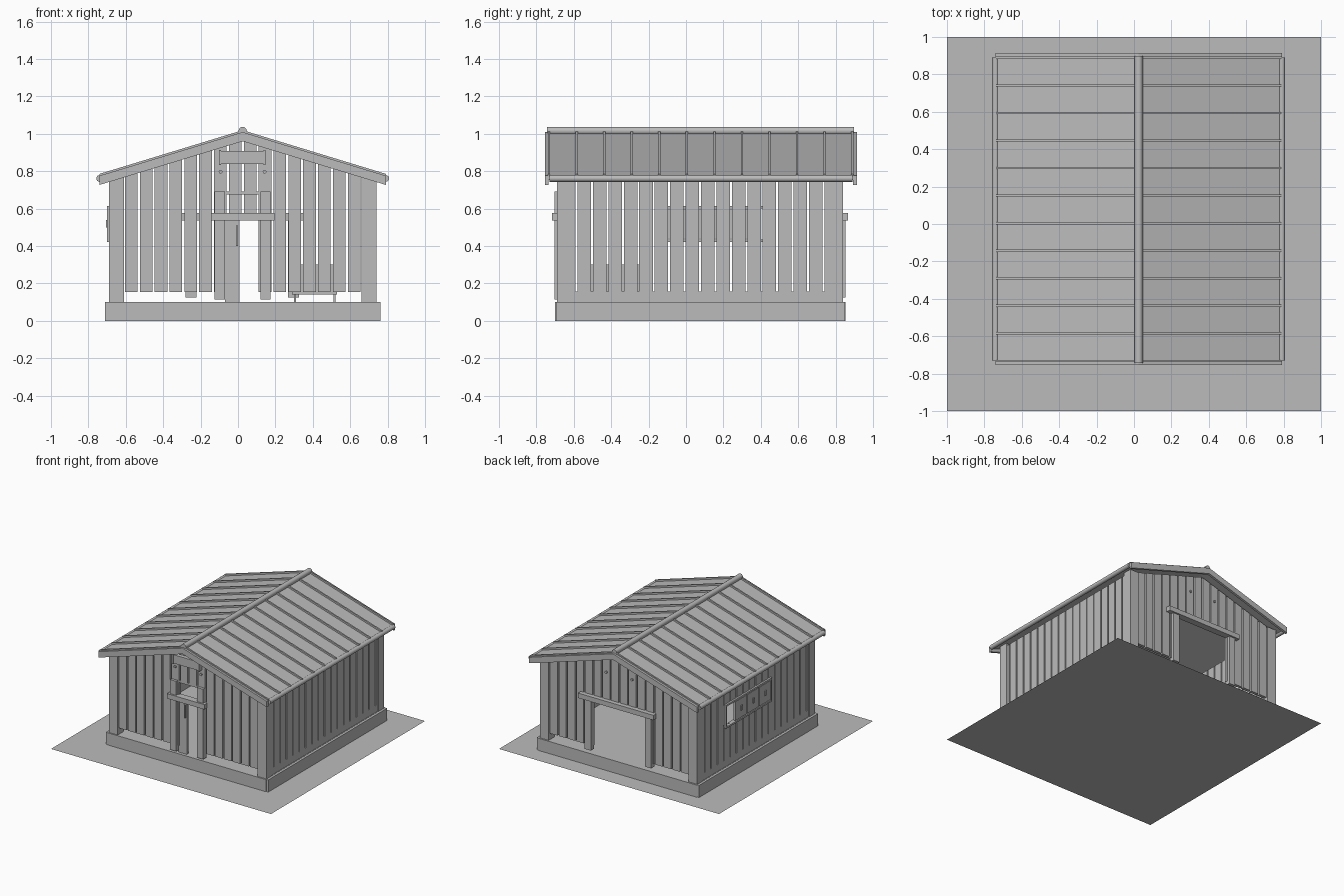
import bpy, bmesh, math
from mathutils import Matrix, Vector

if "Cube" in bpy.data.objects:
    bpy.data.objects.remove(bpy.data.objects["Cube"], do_unlink=True)

grey = bpy.data.materials.new("plain_grey")
grey.use_nodes = True
grey.diffuse_color = (0.5, 0.5, 0.5, 1)
grey.node_tree.nodes["Principled BSDF"].inputs["Base Color"].default_value = (0.5, 0.5, 0.5, 1)

MID = 0.025          # x of the ridge
RIDGE_Z = 1.005      # top of the roof sheets at the ridge
SLOPE = 0.305
FRONT, BACK = -0.69, 0.84
LEFT, RIGHT = 0.74, -0.69


def roof_z(x):
    return RIDGE_Z - SLOPE * abs(x - MID)


def finish(name, bm):
    bmesh.ops.recalc_face_normals(bm, faces=bm.faces)
    mesh = bpy.data.meshes.new(name)
    bm.to_mesh(mesh)
    bm.free()
    mesh.materials.append(grey)
    ob = bpy.data.objects.new(name, mesh)
    bpy.context.collection.objects.link(ob)
    return ob


def add_box(bm, x0, x1, y0, y1, z0, z1):
    m = Matrix.Translation(((x0 + x1) / 2, (y0 + y1) / 2, (z0 + z1) / 2))
    m = m @ Matrix.Diagonal((abs(x1 - x0), abs(y1 - y0), abs(z1 - z0), 1))
    bmesh.ops.create_cube(bm, size=1, matrix=m)


def box(name, *limits):
    bm = bmesh.new()
    add_box(bm, *limits)
    return finish(name, bm)


def add_prism(bm, profile, y0, y1):
    """Extrude an x-z outline along y."""
    face = bm.faces.new([bm.verts.new((x, y0, z)) for x, z in profile])
    new = bmesh.ops.extrude_face_region(bm, geom=[face])["geom"]
    verts = [v for v in new if isinstance(v, bmesh.types.BMVert)]
    bmesh.ops.translate(bm, verts=verts, vec=(0, y1 - y0, 0))


def rod(name, x, z, y0, y1, radius, sides=16):
    bm = bmesh.new()
    m = Matrix.Translation((x, (y0 + y1) / 2, z)) @ Matrix.Rotation(math.pi / 2, 4, 'X')
    bmesh.ops.create_cone(bm, cap_ends=True, segments=sides, radius1=radius,
                          radius2=radius, depth=y1 - y0, matrix=m)
    ob = finish(name, bm)
    for p in ob.data.polygons:
        p.use_smooth = len(p.vertices) == 4
    return ob


def slope_strip(bm, side, reach, top, bottom, y0, y1):
    """A strip lying along one roof slope, offset from the sheet top."""
    xe = MID + side * reach
    add_prism(bm, [(MID, RIDGE_Z + top), (xe, roof_z(xe) + top),
                   (xe, roof_z(xe) + bottom), (MID, RIDGE_Z + bottom)], y0, y1)


# Ground and base
ground = bmesh.new()
bmesh.ops.create_grid(ground, x_segments=1, y_segments=1, size=1)
finish("ground_sheet", ground)
box("base_slab", -0.69, 0.74, FRONT, BACK, 0, 0.1)
for name, y in (("front", -0.70), ("back", 0.835)):
    box(name + "_base_board", -0.695, 0.745, y, y + 0.018, 0, 0.1)
for name, x in (("right", -0.712), ("left", 0.742)):
    box(name + "_base_board", x, x + 0.02, -0.695, 0.848, 0, 0.1)

# Corner posts
for name, x in (("right", RIGHT), ("left", LEFT - 0.08)):
    for end, y in (("front", FRONT), ("back", BACK - 0.075)):
        box(f"{end}_{name}_post", x, x + 0.08, y, y + 0.075, 0.1, 0.765)

# Gable walls of upright boards, cut to the roof slope
PITCH, GAP = 0.0794, 0.006


def gable(name, y0, y1, door, door_top):
    bm = bmesh.new()
    for k in range(-8, 8):
        a, b = MID + k * PITCH + GAP, MID + (k + 1) * PITCH - GAP
        low = door_top if k in door else 0.155
        add_prism(bm, [(a, low), (b, low), (b, roof_z(b) - 0.04), (a, roof_z(a) - 0.04)], y0, y1)
    finish(name, bm)


gable("front_wall_boards", FRONT + 0.01, FRONT + 0.035, range(-1, 1), 0.68)
gable("back_wall_boards", BACK - 0.035, BACK - 0.01, range(-3, 3), 0.55)

# Side walls of upright boards over a bottom rail
for name, x in (("left", LEFT - 0.03), ("right", RIGHT + 0.005)):
    bm = bmesh.new()
    for i in range(18):
        a = -0.6675 + 0.0825 * i
        a, b = a + 0.005, a + 0.0775
        if name == "right" and 0.36 < (a + b) / 2 < 0.48:
            add_box(bm, x, x + 0.025, a, b, 0.155, 0.43)
            add_box(bm, x, x + 0.025, a, b, 0.61, 0.745)
        else:
            add_box(bm, x, x + 0.025, a, b, 0.155, 0.745)
    finish(name + "_wall_boards", bm)
    box(name + "_bottom_rail", x, x + 0.025, -0.62, 0.77, 0.1, 0.156)

# Side window with three sliding shutters
bm = bmesh.new()
for z in (0.42, 0.6):
    add_box(bm, -0.7, -0.68, -0.12, 0.48, z, z + 0.014)
for y in (-0.12, 0.466):
    add_box(bm, -0.7, -0.68, y, y + 0.014, 0.42, 0.614)
finish("window_frame", bm)
bm = bmesh.new()
for i in range(3):
    y = -0.1 + 0.155 * i
    add_box(bm, -0.698, -0.68, y, y + 0.145, 0.44, 0.595)
    add_box(bm, -0.706, -0.698, y + 0.06, y + 0.08, 0.5, 0.54)
finish("window_shutters", bm)

# Front doorway
for name, x in (("right", -0.125), ("left", 0.12)):
    box(f"front_door_{name}_post", x, x + 0.055, -0.702, -0.66, 0.115, 0.69)
box("front_lintel", -0.145, 0.195, -0.716, -0.66, 0.535, 0.575)
box("front_door_header", -0.07, 0.12, -0.68, -0.655, 0.675, 0.69)
box("front_door_leaf", -0.07, 0.008, -0.675, -0.655, 0.1, 0.535)
box("front_door_handle", -0.01, 0, -0.69, -0.675, 0.4, 0.51)

# Box above the front door
box("door_box", -0.095, 0.14, -0.712, -0.68, 0.838, 0.908)
for name, x in (("right", -0.102), ("left", 0.136)):
    box(f"door_box_{name}_cap", x, x + 0.012, -0.716, -0.68, 0.832, 0.914)

# Back doorway
for name, x in (("right", -0.28), ("left", 0.268)):
    box(f"back_door_{name}_post", x, x + 0.058, 0.81, 0.852, 0.125, 0.54)
box("back_lintel", -0.31, 0.375, 0.81, 0.866, 0.535, 0.575)

# Round bolts on both gables
for name, y in (("front", -0.69), ("back", 0.825)):
    for x in (-0.093, 0.142):
        rod(name + "_bolt", x, 0.797, y, y + 0.015, 0.01, 12)

# Low bench inside
bm = bmesh.new()
add_box(bm, 0.29, 0.53, -0.52, -0.25, 0.14, 0.3)
for x in (0.3, 0.51):
    add_box(bm, x, x + 0.01, -0.4, -0.37, 0.1, 0.14)
finish("bench", bm)

# Roof sheets, seams, barge boards, gutters and ridge
for name, side in (("left", 1), ("right", -1)):
    bm = bmesh.new()
    slope_strip(bm, side, 0.765, 0, -0.018, -0.74, 0.9)
    finish(name + "_roof_sheet", bm)
    bm = bmesh.new()
    for i in range(12):
        y = -0.732 + 0.1473 * i
        slope_strip(bm, side, 0.765, 0.014, -0.005, y - 0.006, y + 0.006)
    finish(name + "_roof_seams", bm)
    bm = bmesh.new()
    for y in (-0.755, 0.893):
        slope_strip(bm, side, 0.765, 0.004, -0.045, y, y + 0.02)
    finish(name + "_barge_boards", bm)
    rod(name + "_gutter", MID + side * 0.765, 0.761, -0.73, 0.89, 0.018)
rod("ridge_cap", MID, 1.015, -0.743, 0.897, 0.022)
